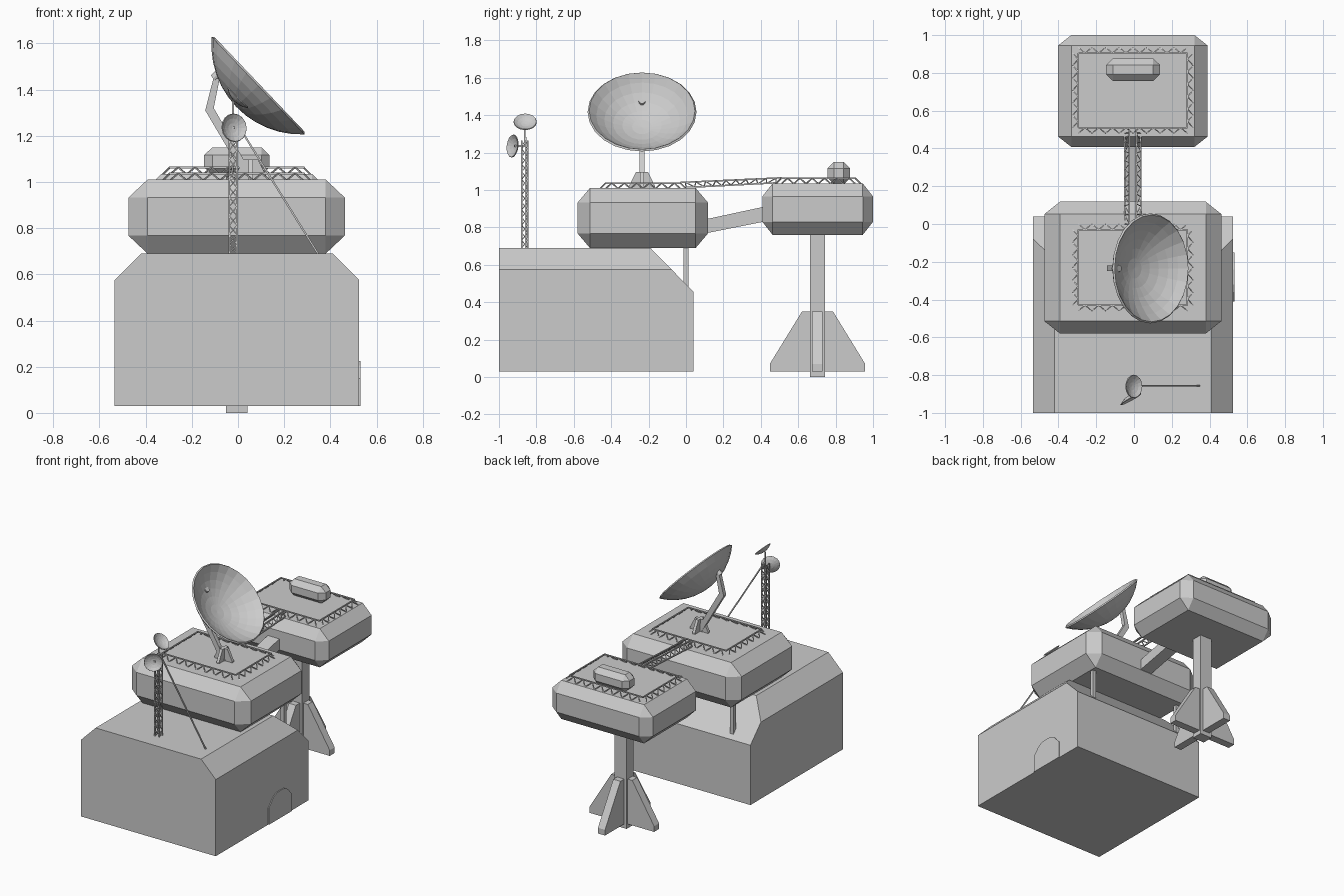
import bpy, bmesh, math
from mathutils import Vector, Matrix, Quaternion

if "Cube" in bpy.data.objects:
    bpy.data.objects.remove(bpy.data.objects["Cube"])

CX = -0.006  # centre line of the model


def finish(name, bm):
    bmesh.ops.recalc_face_normals(bm, faces=bm.faces)
    me = bpy.data.meshes.new(name)
    bm.to_mesh(me)
    bm.free()
    ob = bpy.data.objects.new(name, me)
    bpy.context.collection.objects.link(ob)
    return ob


def add_prism(bm, profile, t0, t1, fn):
    """Extrude a 2D profile (u, v) from t0 to t1; fn maps (u, v, t) to space."""
    a = [bm.verts.new(fn(u, v, t0)) for u, v in profile]
    b = [bm.verts.new(fn(u, v, t1)) for u, v in profile]
    bm.faces.new(a)
    bm.faces.new(b[::-1])
    for i in range(len(a)):
        j = (i + 1) % len(a)
        bm.faces.new((a[i], b[i], b[j], a[j]))


def chamfer_box(name, lo, hi, cut):
    """Box with every edge and corner cut flat."""
    lo, hi, cut = Vector(lo), Vector(hi), Vector(cut)
    c, h = (lo + hi) / 2, (hi - lo) / 2
    bm = bmesh.new()
    for full in range(3):
        s = [h[k] if k == full else h[k] - cut[k] for k in range(3)]
        for i in (-1, 1):
            for j in (-1, 1):
                for k in (-1, 1):
                    bm.verts.new(c + Vector((i * s[0], j * s[1], k * s[2])))
    bmesh.ops.convex_hull(bm, input=bm.verts)
    bmesh.ops.dissolve_limit(bm, angle_limit=0.01, verts=bm.verts, edges=bm.edges)
    return finish(name, bm)


def strut(bm, p, q, w=0.008, d=None):
    """Square bar between two points."""
    p, q = Vector(p), Vector(q)
    v = q - p
    m = (Matrix.Translation((p + q) / 2) @ v.to_track_quat('Z', 'Y').to_matrix().to_4x4()
         @ Matrix.Diagonal((w, d or w, v.length, 1)))
    bmesh.ops.create_cube(bm, size=1, matrix=m)


def zigzag(bm, a0, a1, b0, b1, n, w=0.006):
    """Zigzag bracing between line a0-a1 and line b0-b1."""
    a0, a1, b0, b1 = map(Vector, (a0, a1, b0, b1))
    pts = [(a0.lerp(a1, i / (2 * n)) if i % 2 == 0 else b0.lerp(b1, i / (2 * n)))
           for i in range(2 * n + 1)]
    for p, q in zip(pts, pts[1:]):
        strut(bm, p, q, w)


def railing(name, x0, x1, y0, y1, z):
    """Rectangular rail on zigzag feet that splay outward."""
    bm = bmesh.new()
    corners = [(x0, y0), (x1, y0), (x1, y1), (x0, y1)]
    out = [(0, -1), (1, 0), (0, 1), (-1, 0)]
    for i in range(4):
        (ax, ay), (bx, by) = corners[i], corners[(i + 1) % 4]
        ox, oy = out[i][0] * 0.03, out[i][1] * 0.03
        n = 8 if i % 2 == 0 else 6
        strut(bm, (ax, ay, z + 0.03), (bx, by, z + 0.03))
        zigzag(bm, (ax + ox, ay + oy, z), (bx + ox, by + oy, z),
               (ax, ay, z + 0.03), (bx, by, z + 0.03), n)
    return finish(name, bm)


def fins(name, cx, cy, profile, thick):
    """Four radial fins around an upright axis."""
    bm = bmesh.new()
    for k in range(4):
        c, s = round(math.cos(k * math.pi / 2)), round(math.sin(k * math.pi / 2))
        add_prism(bm, profile, -thick / 2, thick / 2,
                  lambda u, v, t: (cx + c * u - s * t, cy + s * u + c * t, v))
    return finish(name, bm)


def dish(name, centre, normal, r, depth, seg, rings, thick):
    """Spherical-cap bowl; centre is the middle of the rim, normal points outward."""
    R = (r * r + depth * depth) / (2 * depth)
    amax = math.asin(r / R)
    bm = bmesh.new()
    pole = bm.verts.new((0, 0, -depth))
    prev = None
    for i in range(1, rings + 1):
        a = amax * i / rings
        z = R - depth - R * math.cos(a)
        ring = [bm.verts.new((R * math.sin(a) * math.cos(2 * math.pi * k / seg),
                              R * math.sin(a) * math.sin(2 * math.pi * k / seg), z))
                for k in range(seg)]
        for k in range(seg):
            j = (k + 1) % seg
            bm.faces.new((prev[k], prev[j], ring[j], ring[k]) if prev else (pole, ring[j], ring[k]))
        prev = ring
    ob = finish(name, bm)
    ob.matrix_world = Matrix.Translation(centre) @ Vector(normal).to_track_quat('Z', 'Y').to_matrix().to_4x4()
    m = ob.modifiers.new("thickness", 'SOLIDIFY')
    m.thickness = thick
    m.offset = 0
    return ob


# Main building: chamfered profile with the back top edge sliced off
bm = bmesh.new()
add_prism(bm, [(-0.535, 0.03), (0.525, 0.03), (0.525, 0.575), (0.41, 0.69), (-0.42, 0.69), (-0.535, 0.575)],
          -1.0, 0.04, lambda u, v, t: (u, t, v))
cut = bmesh.ops.bisect_plane(bm, geom=bm.verts[:] + bm.edges[:] + bm.faces[:],
                             plane_co=(0, -0.19, 0.69), plane_no=(0, 1, 0.98), clear_outer=True)
bmesh.ops.holes_fill(bm, edges=[e for e in cut['geom_cut'] if isinstance(e, bmesh.types.BMEdge)])
finish("main_building", bm)

# Door on the right side
bm = bmesh.new()
add_prism(bm, [(-0.41, 0.03), (-0.15, 0.03), (-0.15, 0.15), (-0.20, 0.205), (-0.24, 0.225),
               (-0.32, 0.225), (-0.36, 0.205), (-0.41, 0.15)],
          0.515, 0.531, lambda u, v, t: (t, u, v))
finish("side_door", bm)

# Upper pods and roof unit
chamfer_box("main_pod", (-0.475, -0.58, 0.69), (0.463, 0.118, 1.01), (0.083, 0.066, 0.078))
chamfer_box("rear_pod", (-0.402, 0.408, 0.76), (0.39, 1.0, 1.035), (0.07, 0.055, 0.07))
chamfer_box("roof_unit", (-0.147, 0.757, 1.03), (0.137, 0.877, 1.15), (0.036, 0.034, 0.034))

# Supports under the main pod
for side, s in (("left", -1), ("right", 1)):
    bm = bmesh.new()
    strut(bm, (CX + s * 0.363, 0, 0.46), (CX + s * 0.363, 0, 0.72), 0.027)
    finish(side + "_pod_support", bm)

# Arm joining the pods
bm = bmesh.new()
add_prism(bm, [(0.09, 0.765), (0.09, 0.84), (0.43, 0.913), (0.43, 0.833)],
          CX - 0.046, CX + 0.046, lambda u, v, t: (t, u, v))
finish("connecting_arm", bm)

# Rear pod leg with four fins
bm = bmesh.new()
strut(bm, (CX, 0.703, 0), (CX, 0.703, 0.78), 0.08, 0.095)
leg = finish("rear_leg", bm)
for v in leg.data.vertices:  # wide along x, narrow along y
    v.co.x = CX + math.copysign(0.047, v.co.x - CX)
    v.co.y = 0.703 + math.copysign(0.04, v.co.y - 0.703)
fins("rear_leg_fins", CX, 0.703,
     [(0, 0.03), (0.255, 0.03), (0.255, 0.07), (0.083, 0.35), (0, 0.35)], 0.056)

# Roof railings
railing("main_pod_railing", -0.295, 0.283, -0.43, -0.03, 1.007)
railing("rear_pod_railing", -0.295, 0.283, 0.51, 0.905, 1.033)

# Lattice bridge between the railings
bm = bmesh.new()
for s in (-1, 1):
    t0, t1 = (CX + s * 0.018, -0.03, 1.04), (CX + s * 0.018, 0.51, 1.065)
    b0, b1 = (CX + s * 0.042, 0.0, 1.013), (CX + s * 0.042, 0.48, 1.038)
    strut(bm, t0, t1)
    strut(bm, b0, b1)
    zigzag(bm, b0, b1, t0, t1, 10, 0.005)
finish("lattice_bridge", bm)

# Lattice mast
MX, MY, H = -0.021, -0.862, 0.017
corners = [(MX - H, MY - H), (MX + H, MY - H), (MX + H, MY + H), (MX - H, MY + H)]
bm = bmesh.new()
for i in range(4):
    a, b = corners[i], corners[(i + 1) % 4]
    strut(bm, (*a, 0.685), (*a, 1.265), 0.008)
    zigzag(bm, (*a, 0.69), (*a, 1.26), (*b, 0.69), (*b, 1.26), 7, 0.005)
strut(bm, (MX, MY, 1.24), (MX, MY, 1.35), 0.008)
strut(bm, (MX, MY, 1.235), (-0.018, -0.918, 1.235), 0.012)
finish("lattice_mast", bm)

# Brace from mast top to roof
bm = bmesh.new()
strut(bm, (MX, MY + 0.005, 1.28), (0.347, MY + 0.005, 0.688), 0.008)
finish("mast_brace", bm)

# Small dishes on the mast
dish("mast_top_dish", (0.0, -0.86, 1.365), (0.7, 0, 0.71), 0.061, 0.02, 16, 3, 0.005)
dish("mast_front_dish", (-0.016, -0.928, 1.235), (0.48, -0.87, 0.1), 0.061, 0.02, 16, 3, 0.005)

# Large dish
dish("large_dish", (0.09, -0.235, 1.42), (0.725, 0, 0.69), 0.287, 0.13, 24, 6, 0.012)

# Bent dish arm with hub
bm = bmesh.new()
add_prism(bm, [(0.075, 1.01), (0.035, 1.01), (-0.142, 1.31), (-0.105, 1.455), (-0.08, 1.445), (-0.105, 1.32)],
          -0.249, -0.221, lambda u, v, t: (u, t, v))
hub = Matrix.Translation((-0.092, -0.235, 1.462)) @ Vector((0.725, 0, 0.69)).to_track_quat('Z', 'Y').to_matrix().to_4x4()
bmesh.ops.create_cone(bm, cap_ends=True, segments=12, radius1=0.018, radius2=0.018, depth=0.04, matrix=hub)
finish("dish_arm", bm)

# Dish foot
fins("dish_foot", 0.055, -0.235, [(0, 1.005), (0.07, 1.005), (0.07, 1.02), (0.032, 1.097), (0, 1.097)], 0.02)
